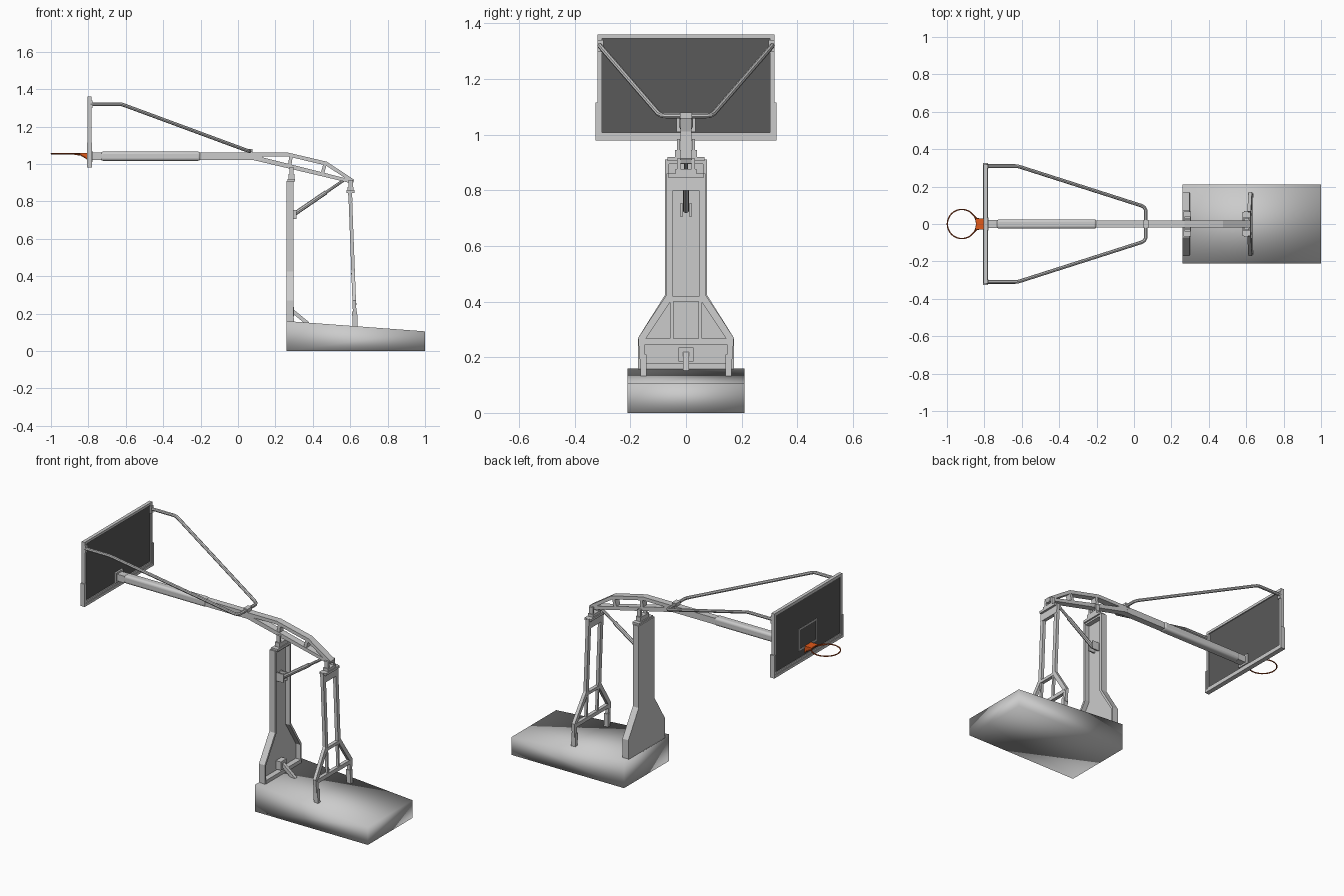
import bpy, bmesh, math
from mathutils import Vector, Matrix

if "Cube" in bpy.data.objects:
    bpy.data.objects.remove(bpy.data.objects["Cube"])


def mat(name, col):
    m = bpy.data.materials.new(name)
    m.diffuse_color = (*col, 1)
    m.use_nodes = True
    m.node_tree.nodes["Principled BSDF"].inputs["Base Color"].default_value = m.diffuse_color
    return m


ORANGE = mat("orange_paint", (0.75, 0.1, 0.01))
RUST = mat("rim_paint", (0.4, 0.06, 0.01))
DARK = mat("dark_panel", (0.1, 0.1, 0.1))


def finish(name, bm, m=None, smooth=False):
    bmesh.ops.recalc_face_normals(bm, faces=bm.faces)
    for f in bm.faces:
        f.smooth = smooth
    me = bpy.data.meshes.new(name)
    bm.to_mesh(me)
    bm.free()
    o = bpy.data.objects.new(name, me)
    bpy.context.collection.objects.link(o)
    if m:
        me.materials.append(m)
    return o


def box(name, x, y, z, m=None):
    bm = bmesh.new()
    bmesh.ops.create_cube(bm, size=1)
    for v in bm.verts:
        v.co = [(a + b) / 2 + c * (b - a) for (a, b), c in zip((x, y, z), v.co)]
    return finish(name, bm, m)


def prism(name, pts, a, b, axis="y", m=None, shear=0.0, smooth=False):
    """Extrude an (x,z) outline along y, or a (y,z) outline along x."""
    bm = bmesh.new()
    place = (lambda p: (p[0], a, p[1])) if axis == "y" else (lambda p: (a, p[0], p[1]))
    f = bm.faces.new([bm.verts.new(place(p)) for p in pts])
    ext = bmesh.ops.extrude_face_region(bm, geom=[f])["geom"]
    step = Vector((0, b - a, 0) if axis == "y" else (b - a, 0, 0))
    for v in ext:
        if isinstance(v, bmesh.types.BMVert):
            v.co += step
    for v in bm.verts:
        v.co.x += shear * v.co.z
    return finish(name, bm, m, smooth)


def bar(name, p, q, w, d):
    """Rectangular bar from p to q: w in the bending plane, d across."""
    p, q = Vector(p), Vector(q)
    z = (q - p).normalized()
    x = Vector((0, 1, 0)).cross(z).normalized()
    y = z.cross(x)
    M = Matrix((x, y, z)).transposed().to_4x4()
    M.translation = (p + q) / 2
    bm = bmesh.new()
    bmesh.ops.create_cube(bm, size=1)
    bm.transform(M @ Matrix.Diagonal((w, d, (q - p).length, 1)))
    return finish(name, bm)


def tube(name, pts, r, cyclic=False, m=None):
    cu = bpy.data.curves.new(name, "CURVE")
    cu.dimensions = "3D"
    cu.bevel_depth, cu.bevel_resolution, cu.use_fill_caps = r, 2, True
    s = cu.splines.new("POLY")
    s.points.add(len(pts) - 1)
    for sp, p in zip(s.points, pts):
        sp.co = (*p, 1)
    s.use_cyclic_u = cyclic
    o = bpy.data.objects.new(name, cu)
    bpy.context.collection.objects.link(o)
    if m:
        cu.materials.append(m)
    bpy.ops.object.select_all(action="DESELECT")
    o.select_set(True)
    bpy.context.view_layer.objects.active = o
    bpy.ops.object.convert(target="MESH")
    bpy.ops.object.shade_smooth_by_angle()
    return o


# Sloping base block
prism("base", [(0.26, 0), (1, 0), (1, 0.105), (0.26, 0.16)], -0.21, 0.21, smooth=True)

# Front column: flared channel, open to the rear
out = [(0.075, 0.91), (0.075, 0.425), (0.172, 0.27), (0.172, 0.155)]
inn = [(0.062, 0.91), (0.062, 0.42), (0.160, 0.265), (0.160, 0.155)]
prism("column_panel", out + [(-y, z) for y, z in reversed(out)], 0.258, 0.268, "x")
for s in (-1, 1):
    prism("column_flange", [(s * y, z) for y, z in out + inn[::-1]], 0.258, 0.297, "x")
box("column_cap", (0.26, 0.296), (-0.07, 0.07), (0.895, 0.909))
box("column_foot", (0.26, 0.30), (-0.165, 0.165), (0.15, 0.178))
box("column_bearing_plate", (0.264, 0.306), (-0.066, 0.066), (0.905, 0.92))
box("column_bearing", (0.27, 0.302), (-0.04, 0.04), (0.92, 0.945))
for s in (-1, 1):
    box("column_lug", (0.275, 0.298), (s * 0.027 - 0.006, s * 0.027 + 0.006), (0.935, 0.985))

# Short brace at the column foot
box("brace_plate", (0.266, 0.30), (-0.027, 0.027), (0.185, 0.235))
bar("foot_brace", (0.29, 0, 0.215), (0.375, 0, 0.145), 0.02, 0.02)

# Rear leg frame, leaning slightly
K, X0 = -0.038, 0.622
lo = [(0.070, 0.86), (0.070, 0.425), (0.172, 0.27), (0.166, 0.19)]
li = [(0.046, 0.86), (0.046, 0.415), (0.148, 0.262), (0.146, 0.19)]
for s in (-1, 1):
    prism("rear_leg", [(s * y, z) for y, z in lo + li[::-1]], X0, X0 + 0.019, "x", shear=K)
    prism("rear_leg_foot", [(s * y, z) for y, z in
          ((0.142, 0.125), (0.164, 0.125), (0.164, 0.21), (0.142, 0.21))],
          X0 - 0.004, X0 + 0.023, "x", shear=K)
    prism("rear_leg_post", [(s * y, z) for y, z in
          ((0.045, 0.255), (0.057, 0.255), (0.057, 0.41), (0.045, 0.41))],
          X0 + 0.002, X0 + 0.017, "x", shear=K)
for name, w, z0, z1 in (("leg_top_plate", 0.07, 0.80, 0.85), ("leg_mid_bar", 0.06, 0.40, 0.418),
                        ("leg_low_bar", 0.158, 0.245, 0.268)):
    prism(name, [(-w, z0), (w, z0), (w, z1), (-w, z1)], X0 - 0.001, X0 + 0.02, "x", shear=K)
box("rear_bearing_plate", (0.58, 0.622), (-0.064, 0.064), (0.846, 0.86))
box("rear_bearing", (0.585, 0.618), (-0.037, 0.037), (0.86, 0.876))
for s in (-1, 1):
    box("rear_lug", (0.59, 0.614), (s * 0.026 - 0.006, s * 0.026 + 0.006), (0.87, 0.915))

# Diagonal lift cylinder
for s in (-1, 1):
    box("lift_clevis", (0.266, 0.312), (s * 0.016 - 0.004, s * 0.016 + 0.004), (0.705, 0.755))
tube("lift_cylinder", [(0.295, 0, 0.728), (0.47, 0, 0.848)], 0.0115)
tube("lift_rod", [(0.46, 0, 0.841), (0.565, 0, 0.913)], 0.008)

# Arm truss, tail end
prism("truss_top_chord", [(0.06, 1.06), (0.27, 1.06), (0.475, 1.012), (0.622, 0.915), (0.615, 0.897),
      (0.47, 0.992), (0.268, 1.04), (0.06, 1.04)], -0.02, 0.02)
prism("truss_bottom_chord", [(0.06, 1.026), (0.61, 0.896), (0.622, 0.912), (0.08, 1.048)], -0.02, 0.02)
bar("truss_web", (0.275, 0, 0.985), (0.285, 0, 1.05), 0.018, 0.036)
bar("truss_web", (0.45, 0, 0.945), (0.467, 0, 1.004), 0.018, 0.036)

# Main arm and its padded sleeve
prism("main_arm", [(-0.74, 1.022), (0.09, 1.022), (0.13, 1.035), (0.13, 1.06), (-0.74, 1.06)], -0.019, 0.019)
pad = box("arm_padding", (-0.735, -0.2), (-0.025, 0.025), (1.017, 1.066))
bv = pad.modifiers.new("round", "BEVEL")
bv.width, bv.segments = 0.014, 4
bpy.ops.object.select_all(action="DESELECT")
pad.select_set(True)
bpy.context.view_layer.objects.active = pad
bpy.ops.object.shade_smooth_by_angle()
box("arm_head", (-0.785, -0.73), (-0.022, 0.022), (1.02, 1.06))
box("arm_head_plate", (-0.788, -0.778), (-0.035, 0.035), (1.01, 1.07))

# Bent support rod from both top corners round the arm
half = [(-0.788, 0.31, 1.32), (-0.635, 0.31, 1.32), (-0.62, 0.308, 1.318), (-0.605, 0.304, 1.313),
        (0.04, 0.098, 1.075), (0.056, 0.088, 1.07), (0.063, 0.072, 1.068)]
tube("support_rod", half + [(x, -y, z) for x, y, z in reversed(half)], 0.0095)
box("rod_saddle", (0.05, 0.078), (-0.022, 0.022), (1.055, 1.08))

# Backboard panel, frame and corner padding
box("backboard_panel", (-0.8, -0.79), (-0.305, 0.305), (1.0, 1.35), DARK)
for s in (-1, 1):
    y = sorted((s * 0.302, s * 0.318))
    box("board_frame_side", (-0.804, -0.784), y, (0.995, 1.36))
    box("board_pad_side", (-0.808, -0.78), sorted((s * 0.31, s * 0.325)), (0.98, 1.115))
    box("rod_bracket", (-0.79, -0.778), sorted((s * 0.296, s * 0.318)), (1.298, 1.34))
box("board_frame_top", (-0.804, -0.784), (-0.318, 0.318), (1.345, 1.36))
box("board_frame_bottom", (-0.804, -0.784), (-0.318, 0.318), (0.994, 1.008))
box("board_pad_bottom", (-0.808, -0.78), (-0.325, 0.325), (0.98, 0.996))

# Target rectangle on the playing face
for s in (-1, 1):
    box("target_side", (-0.802, -0.799), sorted((s * 0.077, s * 0.085)), (1.05, 1.18))
for z in (1.05, 1.172):
    box("target_bar", (-0.802, -0.799), (-0.085, 0.085), (z, z + 0.008))

# Hoop and bracket
ring = [(-0.92 + 0.078 * math.cos(t), 0.078 * math.sin(t), 1.055)
        for t in (i * math.tau / 40 for i in range(40))]
tube("rim", ring, 0.0035, True, RUST)
prism("rim_bracket", [(-0.845, 1.059), (-0.8, 1.059), (-0.8, 1.018), (-0.815, 1.036), (-0.845, 1.05)],
      -0.03, 0.03, m=ORANGE)
for s in (-1, 1):
    tube("rim_brace", [(-0.88, s * 0.067, 1.053), (-0.84, s * 0.03, 1.047), (-0.803, s * 0.022, 1.025)],
         0.003, m=ORANGE)
